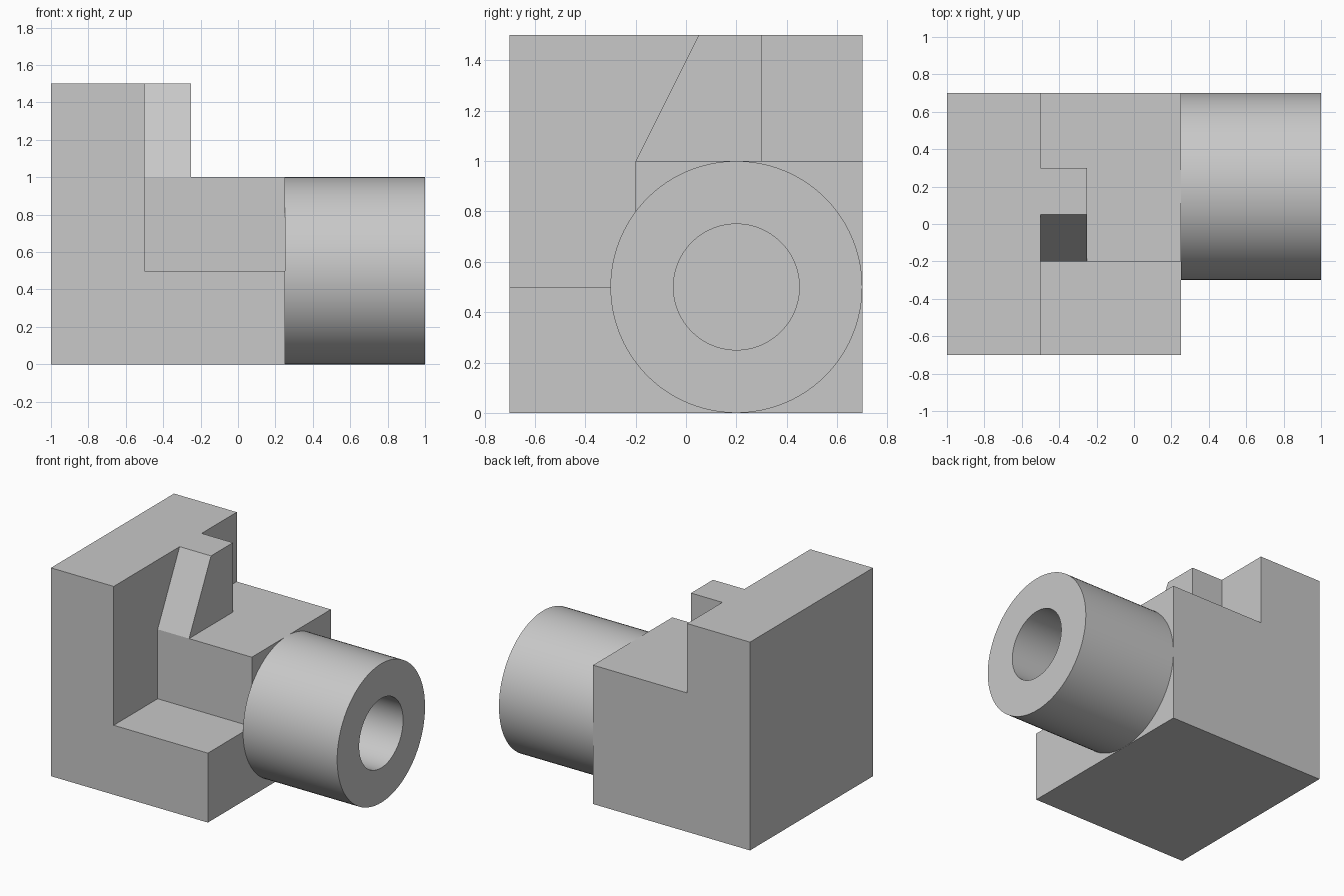
import bpy
import bmesh
import math
from mathutils import Vector

if "Cube" in bpy.data.objects:
    bpy.data.objects.remove(bpy.data.objects["Cube"], do_unlink=True)

grey = bpy.data.materials.new("light_grey")
grey.use_nodes = True
colour = (0.58, 0.58, 0.58, 1)
grey.diffuse_color = colour
grey.node_tree.nodes["Principled BSDF"].inputs["Base Color"].default_value = colour


def finish(bm, name):
    bmesh.ops.recalc_face_normals(bm, faces=bm.faces)
    mesh = bpy.data.meshes.new(name)
    bm.to_mesh(mesh)
    bm.free()
    mesh.materials.append(grey)
    obj = bpy.data.objects.new(name, mesh)
    bpy.context.collection.objects.link(obj)
    return obj


def prism(name, profile, offset):
    """Extrude a closed flat profile along an offset."""
    bm = bmesh.new()
    face = bm.faces.new([bm.verts.new(p) for p in profile])
    ext = bmesh.ops.extrude_face_region(bm, geom=[face], use_keep_orig=True)
    moved = [v for v in ext["geom"] if isinstance(v, bmesh.types.BMVert)]
    bmesh.ops.translate(bm, verts=moved, vec=offset)
    return finish(bm, name)


# L-shaped body: tall wall on one side, low base on the other
body = [(-1, 0), (0.25, 0), (0.25, 0.5), (-0.5, 0.5), (-0.5, 1.5), (-1, 1.5)]
prism("wall_and_base", [(x, -0.7, z) for x, z in body], (0, 1.4, 0))

# Raised block on the rear of the base
block = [(-0.2, 0.5), (0.7, 0.5), (0.7, 1), (-0.2, 1)]
prism("raised_block", [(-0.5, y, z) for y, z in block], (0.75, 0, 0))

# Rib with a sloping front, standing on the block against the wall
rib = [(-0.2, 1), (0.3, 1), (0.3, 1.5), (0.05, 1.5)]
prism("sloped_rib", [(-0.5, y, z) for y, z in rib], (0.25, 0, 0))

# Hollow boss: a wall section spun around the x axis
bm = bmesh.new()
centre = Vector((0, 0.2, 0.5))
section = [(0.25, 0.25), (1, 0.25), (1, 0.5), (0.25, 0.5)]
verts = [bm.verts.new(centre + Vector((x, 0, r))) for x, r in section]
edges = [bm.edges.new((verts[i], verts[(i + 1) % 4])) for i in range(4)]
bmesh.ops.spin(bm, geom=verts + edges, cent=centre, axis=(1, 0, 0),
               angle=math.tau, steps=96, use_merge=True)
bmesh.ops.remove_doubles(bm, verts=bm.verts, dist=0.0001)
boss = finish(bm, "hollow_boss")
bpy.ops.object.select_all(action="DESELECT")
boss.select_set(True)
bpy.context.view_layer.objects.active = boss
bpy.ops.object.shade_smooth_by_angle(angle=math.radians(30))
